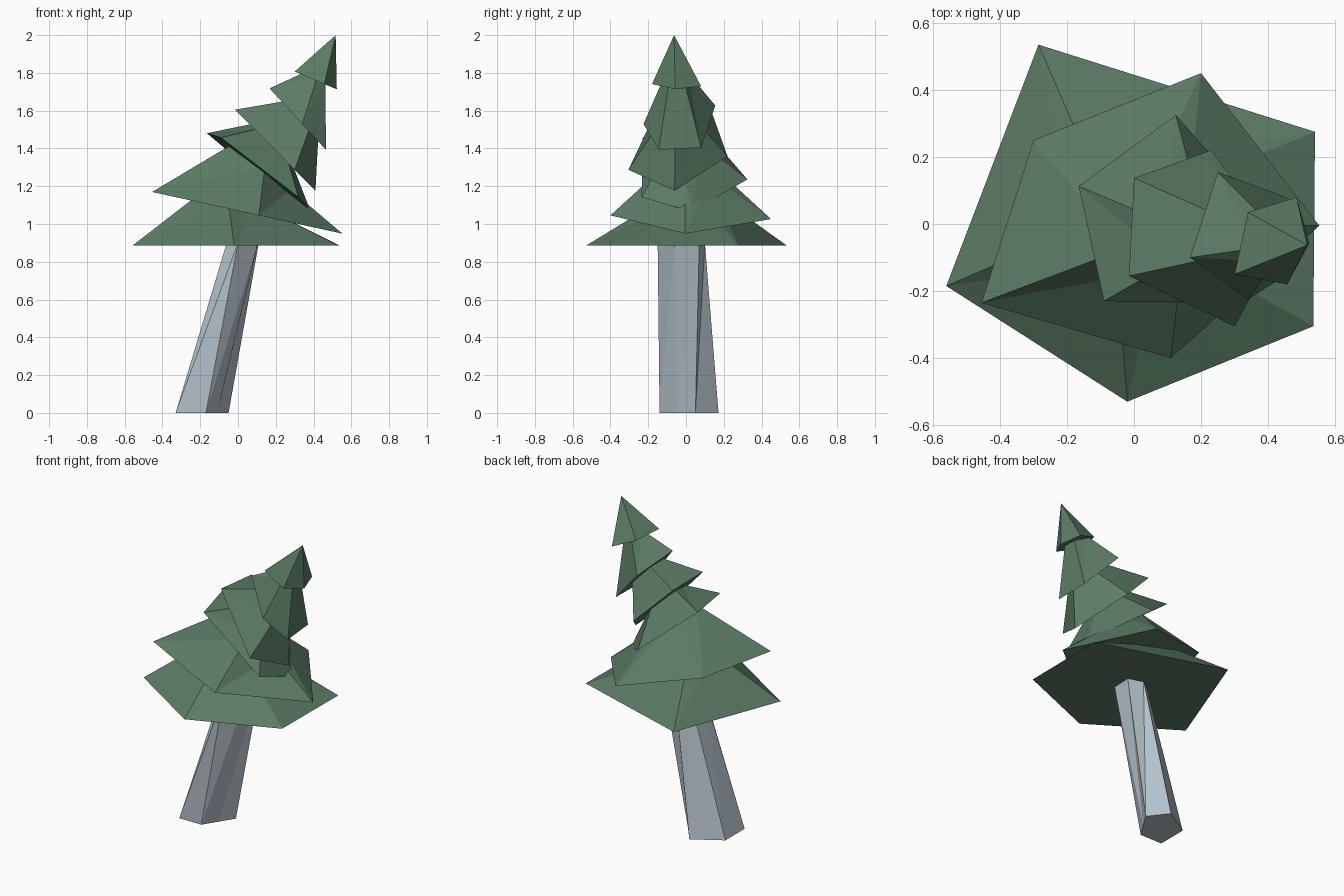
import bpy, bmesh

if "Cube" in bpy.data.objects:
    bpy.data.objects.remove(bpy.data.objects["Cube"])


def material(name, colour):
    m = bpy.data.materials.new(name)
    m.diffuse_color = (*colour, 1)
    m.use_nodes = True
    m.node_tree.nodes["Principled BSDF"].inputs["Base Color"].default_value = m.diffuse_color
    return m


green = material("needle_green", (0.105, 0.20, 0.128))
bark = material("bark_blue_grey", (0.46, 0.54, 0.60))


def loft(name, bottom, top, mat):
    """Closed flat-faced solid between two rings (or a ring and one apex)."""
    bm = bmesh.new()
    a = [bm.verts.new(p) for p in bottom]
    b = [bm.verts.new(p) for p in top]
    n = len(a)
    bm.faces.new(a[::-1])
    if len(b) > 1:
        bm.faces.new(b)
    for i in range(n):
        j = (i + 1) % n
        if len(b) > 1:
            bm.faces.new((a[i], a[j], b[j]))
            bm.faces.new((a[i], b[j], b[i]))
        else:
            bm.faces.new((a[i], a[j], b[0]))
    bmesh.ops.recalc_face_normals(bm, faces=bm.faces)
    me = bpy.data.meshes.new(name)
    bm.to_mesh(me)
    bm.free()
    me.materials.append(mat)
    ob = bpy.data.objects.new(name, me)
    bpy.context.collection.objects.link(ob)
    return ob


def centre(ring):
    return [sum(p[k] for p in ring) / len(ring) for k in (0, 1)]


# Leaning five-sided trunk, with one extra crease on its right side
foot = [(-.17, -.14), (-.11, -.045), (-.05, .05), (-.145, .172), (-.33, .06), (-.33, -.14)]
head = [(0, -.15), (.105, -.06), (.11, .07), (.01, .10), (-.055, .05), (-.06, -.08)]
loft("trunk", [(x, y, 0) for x, y in foot], [(x, y, .90) for x, y in head], bark)

# Foliage tiers: base height at the origin, slopes along x and y,
# top shrink, top lift, top shift along x, outline
tiers = [
    (.885, 0, 0, .25, .06, -.06,
     [(-.56, -.185), (-.02, -.53), (.535, -.305), (.54, .275), (-.285, .535)]),
    (1.07, -.219, 0, .30, .03, 0,
     [(-.455, -.235), (.11, -.40), (.553, -.005), (.20, .45), (-.30, .25)]),
    (1.365, -.77, -.10, .35, .03, 0,
     [(-.165, .113), (-.09, -.23), (.32, -.235), (.385, .03), (.125, .325)]),
    (1.59, -1.01, 0, .40, .03, 0,
     [(-.015, -.155), (.30, -.305), (.41, -.06), (.23, .22), (0, .137)]),
    (1.90, -1.09, 0, .33, .03, 0,
     [(.167, -.10), (.34, -.225), (.465, -.145), (.455, .08), (.25, .155)]),
    (1.933, -.42, 0, 0, 0, 0,
     [(.30, -.15), (.457, -.18), (.523, -.057), (.485, .08), (.34, .035)]),
]
for i, (h, sx, sy, shrink, lift, shift, ring) in enumerate(tiers):
    base = [(x, y, h + sx * x + sy * y) for x, y in ring]
    if i + 1 < len(tiers):
        # the narrow end lies in the next tier's tilted base
        h2, sx2, sy2, *_, ring2 = tiers[i + 1]
        (cx, cy), (nx, ny) = centre(ring), centre(ring2)
        top = []
        for x, y in ring:
            tx, ty = nx + shift + (x - cx) * shrink, ny + (y - cy) * shrink
            top.append((tx, ty, h2 + sx2 * tx + sy2 * ty + lift))
    else:
        top = [(.517, -.063, 2.0)]
    loft(f"foliage_tier_{i + 1}", base, top, green)
